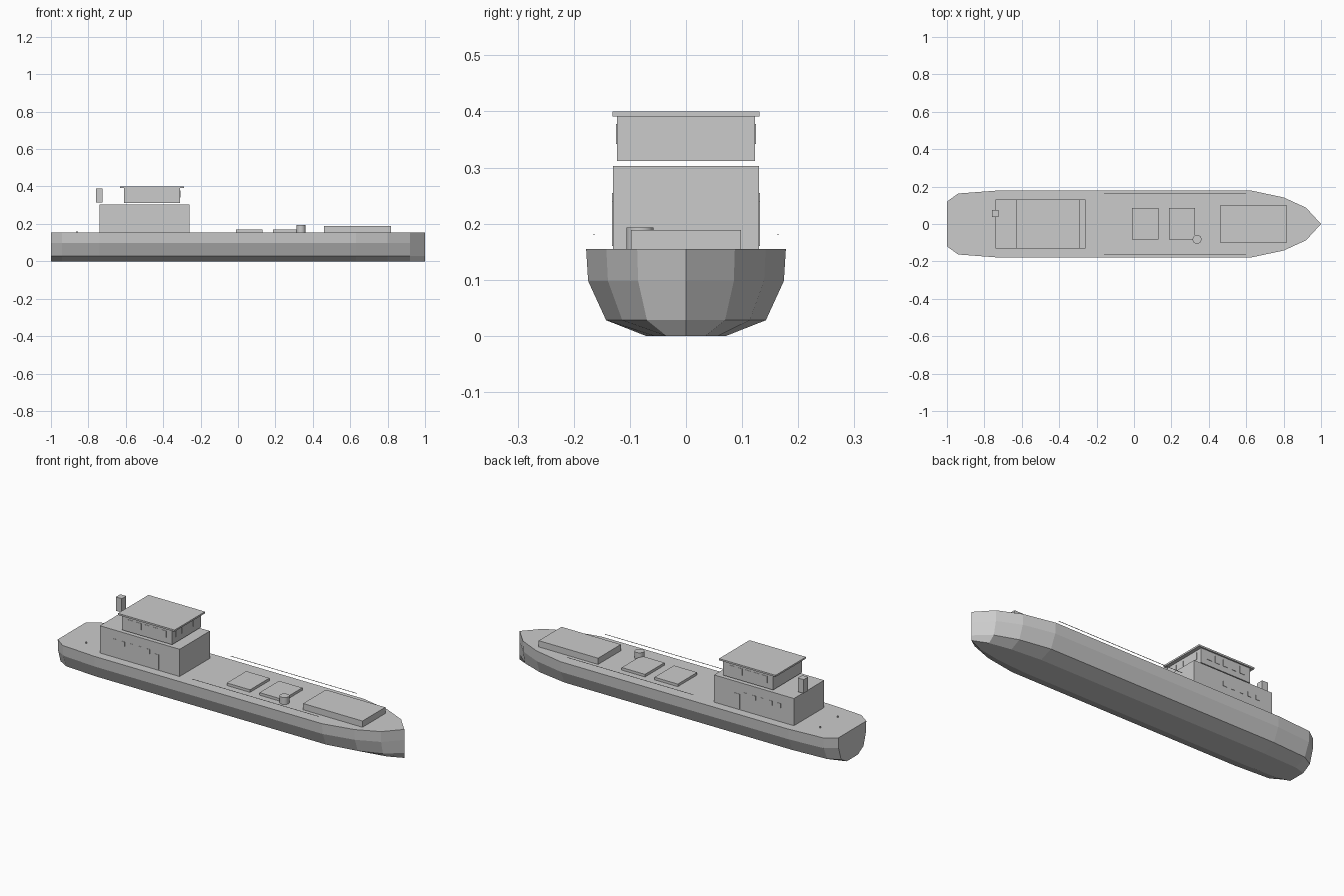
import bpy, bmesh
from mathutils import Vector

if "Cube" in bpy.data.objects:
    bpy.data.objects.remove(bpy.data.objects["Cube"])


def make_material(name, colour):
    mat = bpy.data.materials.new(name)
    mat.use_nodes = True
    mat.diffuse_color = colour
    mat.node_tree.nodes["Principled BSDF"].inputs["Base Color"].default_value = colour
    return mat


GREY = make_material("light_grey", (0.6, 0.6, 0.6, 1))


def finish(name, bm):
    bmesh.ops.recalc_face_normals(bm, faces=bm.faces)
    mesh = bpy.data.meshes.new(name)
    bm.to_mesh(mesh)
    bm.free()
    mesh.materials.append(GREY)
    obj = bpy.data.objects.new(name, mesh)
    bpy.context.scene.collection.objects.link(obj)
    return obj


def box(name, low, high):
    bm = bmesh.new()
    bmesh.ops.create_cube(bm, size=1)
    low, high = Vector(low), Vector(high)
    bmesh.ops.scale(bm, vec=high - low, verts=bm.verts)
    bmesh.ops.translate(bm, vec=(low + high) / 2, verts=bm.verts)
    return finish(name, bm)


def cylinder(name, base, radius, height, sides):
    bm = bmesh.new()
    bmesh.ops.create_cone(bm, cap_ends=True, segments=sides, radius1=radius,
                          radius2=radius, depth=height)
    bmesh.ops.translate(bm, vec=Vector(base) + Vector((0, 0, height / 2)), verts=bm.verts)
    obj = finish(name, bm)
    for poly in obj.data.polygons:
        poly.use_smooth = abs(poly.normal.z) < 0.5
    return obj


# Hull: one cross-section lofted along stations of varying half width
DECK = 0.155
stations = [(-1, 0.12), (-0.94, 0.163), (-0.74, 0.178), (0.63, 0.178),
            (0.8, 0.142), (0.92, 0.087), (1, 0)]
half_section = [(0.4, 0), (0.8, 0.028), (0.98, 0.098), (1, DECK)]
section = [(-y, z) for y, z in reversed(half_section)] + half_section
bm = bmesh.new()
rings = [[bm.verts.new((x, w * y, z)) for y, z in section] for x, w in stations]
for a, b in zip(rings, rings[1:]):
    for i in range(len(section)):
        j = (i + 1) % len(section)
        bm.faces.new((a[i], a[j], b[j], b[i]))
bm.faces.new(rings[0])
bmesh.ops.remove_doubles(bm, verts=bm.verts, dist=0.0005)
finish("hull", bm)

# Superstructure
box("deckhouse", (-0.74, -0.13, DECK), (-0.26, 0.13, 0.303))
box("bridge", (-0.61, -0.123, 0.312), (-0.31, 0.123, 0.391))
box("bridge_roof", (-0.63, -0.131, 0.391), (-0.29, 0.131, 0.4))
box("funnel", (-0.76, 0.037, 0.315), (-0.725, 0.075, 0.39))

# Side windows and doors as thin plates
for side, label in ((-1, "right"), (1, "left")):
    def plate(name, x, width, wall, z0, z1):
        ys = sorted((side * (wall - 0.001), side * (wall + 0.002)))
        box(name, (x - width / 2, ys[0], z0), (x + width / 2, ys[1], z1))

    for i in range(5):
        plate(f"deckhouse_window_{label}_{i + 1}", -0.65 + i * 0.05, 0.022, 0.13, 0.23, 0.255)
        plate(f"bridge_window_{label}_{i + 1}", -0.56 + i * 0.05, 0.03, 0.123, 0.342, 0.378)
    plate(f"deckhouse_door_{label}", -0.4, 0.03, 0.13, 0.16, 0.24)

    # Deck rails and stern bollards
    box(f"deck_rail_{label}", (-0.16, side * 0.164 - 0.001, 0.18),
        (0.6, side * 0.164 + 0.001, 0.182))
    cylinder(f"stern_bollard_{label}", (-0.86, side * 0.075, DECK), 0.003, 0.008, 8)

# Forward bridge windows
for i in range(4):
    y = -0.075 + i * 0.05
    box(f"bridge_front_window_{i + 1}", (-0.311, y - 0.017, 0.342), (-0.308, y + 0.017, 0.378))

# Deck fittings
box("cargo_hatch_aft", (-0.01, -0.082, DECK), (0.13, 0.085, 0.169))
box("cargo_hatch_forward", (0.187, -0.082, DECK), (0.327, 0.085, 0.169))
box("forecastle_house", (0.46, -0.098, DECK), (0.817, 0.098, 0.189))
cylinder("capstan", (0.337, -0.082, DECK), 0.024, 0.038, 16)
